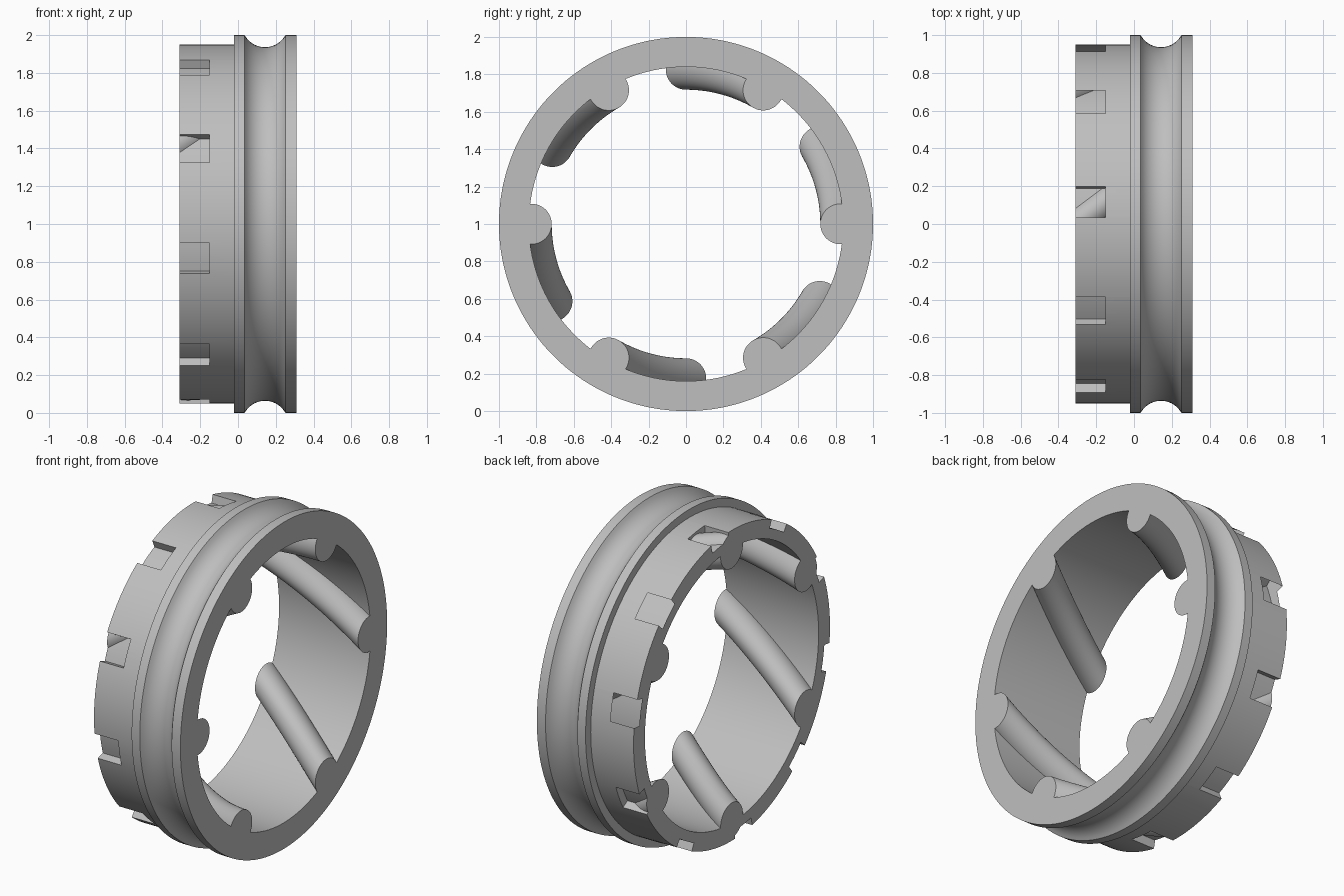
import bpy, bmesh
from math import radians, sin, cos, asin, pi

if "Cube" in bpy.data.objects:
    bpy.data.objects.remove(bpy.data.objects["Cube"])

HALF = 0.31      # half the ring width along x
SEGS = 180

grey = bpy.data.materials.new("light grey")
grey.use_nodes = True
grey.diffuse_color = (0.52, 0.52, 0.52, 1)
grey.node_tree.nodes["Principled BSDF"].inputs["Base Color"].default_value = grey.diffuse_color


def place(x, r, angle):
    """Point on the ring: angle runs from +y towards +z."""
    return (x, r * cos(angle), 1 + r * sin(angle))


def skin(name, loops, closed):
    """Join equal loops of points into a solid, either closed round or capped."""
    bm = bmesh.new()
    rows = [[bm.verts.new(p) for p in loop] for loop in loops]
    n = len(rows[0])
    pairs = list(zip(rows, rows[1:]))
    if closed:
        pairs.append((rows[-1], rows[0]))
    else:
        bm.faces.new(rows[0])
        bm.faces.new(rows[-1])
    for a, b in pairs:
        for i in range(n):
            j = (i + 1) % n
            bm.faces.new((a[i], a[j], b[j], b[i]))
    bmesh.ops.recalc_face_normals(bm, faces=bm.faces)
    mesh = bpy.data.meshes.new(name)
    bm.to_mesh(mesh)
    bm.free()
    mesh.materials.append(grey)
    obj = bpy.data.objects.new(name, mesh)
    bpy.context.collection.objects.link(obj)
    return obj


def select(obj):
    bpy.ops.object.select_all(action='DESELECT')
    obj.select_set(True)
    bpy.context.view_layer.objects.active = obj


# Ring body: flange with a round groove, and a plain collar
groove_x, groove_half, groove_r = 0.143, 0.108, 0.122
groove_mid = 0.936 + groove_r
spread = asin(groove_half / groove_r)
groove = []
for i in range(25):
    t = spread * (i / 12 - 1)
    groove.append((groove_x + groove_r * sin(t), min(1.0, groove_mid - groove_r * cos(t))))
profile = [(-HALF, 0.84), (-HALF, 0.95), (-0.02, 0.95), (-0.02, 1.0)]
profile += groove + [(HALF, 1.0), (HALF, 0.84)]
ring = skin("ring_body",
            [[place(x, r, 2 * pi * k / SEGS) for x, r in profile] for k in range(SEGS)], True)

# Ten shallow notches round the collar edge
box = [(-0.4, 0.90), (-0.4, 1.05), (-0.15, 1.05), (-0.15, 0.90)]
for k in range(10):
    start = 180 + 6 + 36 * k
    cutter = skin("notch_cutter",
                  [[place(x, r, radians(start + 2 * s)) for x, r in box] for s in range(6)], False)
    cutter.hide_render = True
    cut = ring.modifiers.new("notch", 'BOOLEAN')
    cut.operation = 'DIFFERENCE'
    cut.solver = 'EXACT'
    cut.object = cutter
    select(ring)
    bpy.ops.object.modifier_apply(modifier=cut.name)
    bpy.data.objects.remove(cutter)
select(ring)
bpy.ops.object.shade_smooth_by_angle(angle=radians(30))

# Six round ribs twisting along the inside wall
RIB_R, RIB_MID, STEPS, SIDES = 0.108, 0.826, 24, 48
for k in range(6):
    loops = []
    for s in range(STEPS + 1):
        f = s / STEPS
        turn = radians(60 * k + 30 * f)
        loop = []
        for i in range(SIDES):
            a = 2 * pi * i / SIDES
            u, v = RIB_MID + RIB_R * cos(a), RIB_R * sin(a)
            loop.append((HALF - 2 * HALF * f,
                         u * cos(turn) - v * sin(turn),
                         1 + u * sin(turn) + v * cos(turn)))
        loops.append(loop)
    rib = skin(f"inner_rib_{k + 1}", loops, False)
    select(rib)
    bpy.ops.object.shade_smooth_by_angle(angle=radians(30))
